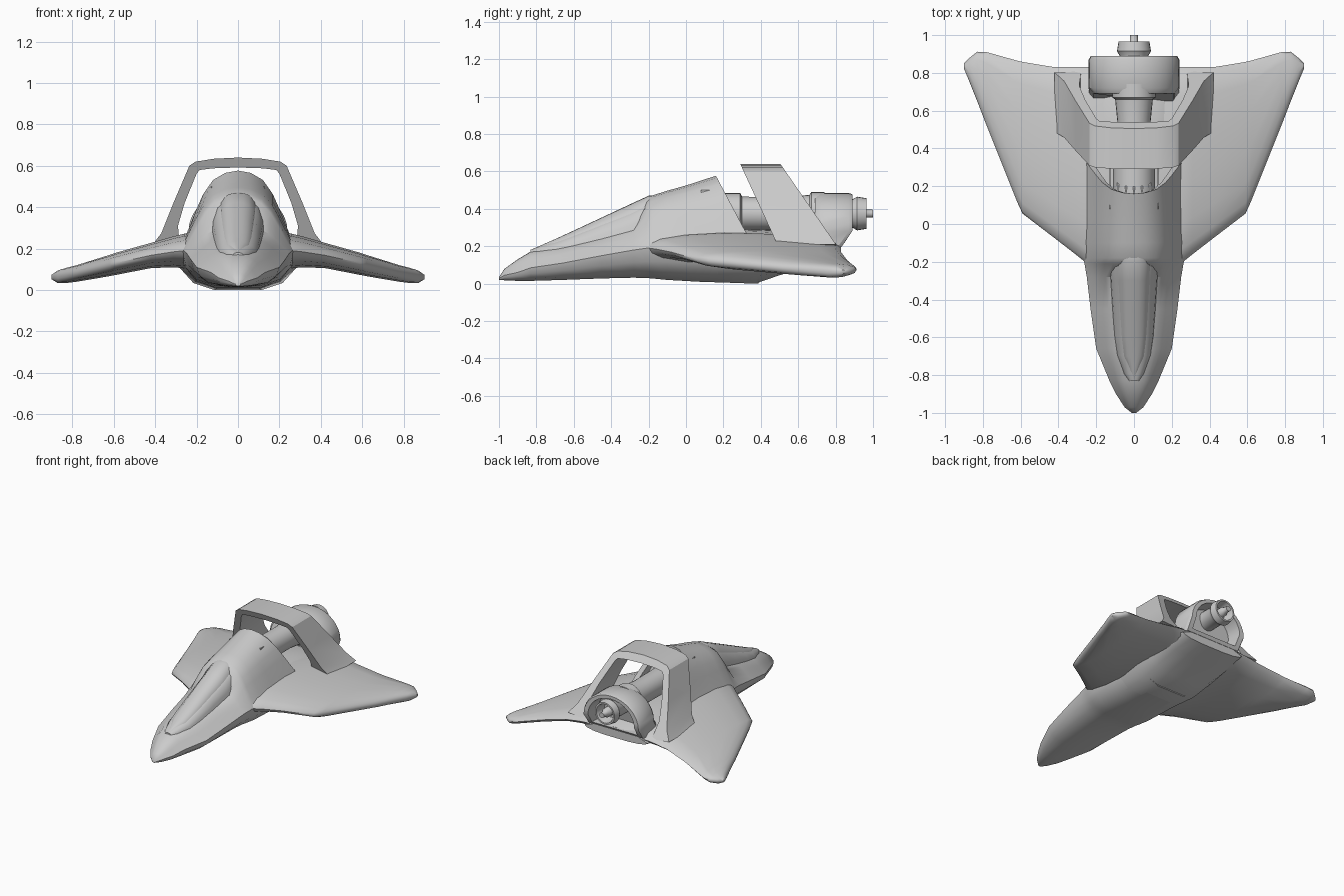
import bpy, bmesh, math

if "Cube" in bpy.data.objects:
    bpy.data.objects.remove(bpy.data.objects["Cube"])

def loft(name, rings, caps=(True, True), mirror=False, angle=35):
    """Skin a list of closed rings; optionally cap ends and mirror over x."""
    bm = bmesh.new()
    vs = [[bm.verts.new(p) for p in r] for r in rings]
    n = len(rings[0])
    for a, b in zip(vs, vs[1:]):
        for i in range(n):
            j = (i + 1) % n
            bm.faces.new((a[i], a[j], b[j], b[i]))
    if caps[0]:
        bm.faces.new(vs[0][::-1])
    if caps[1]:
        bm.faces.new(vs[-1])
    bmesh.ops.recalc_face_normals(bm, faces=bm.faces)
    me = bpy.data.meshes.new(name)
    bm.to_mesh(me)
    bm.free()
    ob = bpy.data.objects.new(name, me)
    bpy.context.collection.objects.link(ob)
    bpy.ops.object.select_all(action='DESELECT')
    ob.select_set(True)
    bpy.context.view_layer.objects.active = ob
    bpy.ops.object.shade_smooth_by_angle(angle=math.radians(angle))
    if mirror:
        ob.modifiers.new("mirror", 'MIRROR')
    return ob

def full(half):
    """Complete a half profile (top centre to bottom centre) with its mirror."""
    return half + [(-x, z) for x, z in half[-2:0:-1]]

UPPER = [(0, 1), (.22, .97), (.43, .88), (.6, .7), (.72, .5), (.85, .26), (1, 0)]
LOWER = [(.93, .45), (.72, .82), (.38, 1), (0, 1)]

def hull_ring(y, w, zt, zc, zb, shear=0):
    half = [(w * x, zc + (zt - zc) * t) for x, t in UPPER]
    half += [(w * x, zc - (zc - zb) * t) for x, t in LOWER]
    return [(x, y + shear * (zt - max(z, .15)), z) for x, z in full(half)]

# Forward hull, ending in a raked hood with a recessed opening
front = [(-1, .012, .035, .028, .02), (-.97, .05, .08, .045, .018),
         (-.9, .095, .13, .06, .015), (-.83, .13, .172, .085, .015),
         (-.66, .2, .205, .11, .02), (-.45, .23, .26, .15, .028),
         (-.28, .25, .31, .18, .032), (-.21, .262, .45, .19, .03),
         (-.18, .27, .472, .19, .028), (-.1, .28, .497, .195, .02),
         (0, .28, .525, .2, .01), (.16, .28, .577, .2, 0)]
rings = [hull_ring(*s, shear=.53 * max(0, (s[0] + .1) / .26)) for s in front]
rim = [(x * .86, y, .25 + (z - .25) * .88) for x, y, z in rings[-1]]
rings += [rim, [(x, y - .12, z) for x, y, z in rim]]
loft("forward_hull", rings)

# Rear deck and belly
rear = [(.1, .27, .28, .19, .01), (.37, .3, .29, .19, 0), (.5, .3, .285, .18, .045),
        (.7, .29, .27, .18, .1), (.83, .26, .22, .17, .14)]
loft("rear_deck", [hull_ring(*s) for s in rear])

# Canopy glass sitting in a slightly wider frame
DOME = [(0, 1), (.25, .985), (.5, .93), (.75, .77), (.92, .45), (1, 0), (.6, -.2), (0, -.2)]
canopy = [(-.82, .006, .15, .186), (-.78, .032, .155, .203), (-.7, .068, .165, .238),
          (-.6, .083, .18, .284), (-.45, .095, .21, .354), (-.3, .105, .24, .424),
          (-.2, .108, .3, .47), (-.17, .095, .34, .472)]

def dome_ring(y, c, zb, zt):
    return [(x, y, z) for x, z in full([(c * a, zb + (zt - zb) * t) for a, t in DOME])]

loft("canopy", [dome_ring(*s) for s in canopy])
loft("canopy_frame", [dome_ring(y - .012 if y < -.75 else y + .005, c + .024, zb, zb + (zt - zb) * .86)
                      for y, c, zb, zt in canopy])

# Wings, lofted along the span
FOIL = [(0, 0), (.015, .3), (.07, .6), (.2, .86), (.4, 1), (.65, .92), (.85, .7), (.96, .42), (1, 0)]
span = [(.1, -.3, .83, .19, .085, .1), (.26, -.2, .83, .19, .082, .085),
        (.31, -.16, .83, .185, .075, .075), (.42, -.075, .83, .168, .06, .062),
        (.59, .055, .858, .13, .05, .057), (.62, .12, .865, .122, .048, .055),
        (.78, .52, .91, .083, .037, .043), (.83, .65, .912, .074, .033, .04),
        (.87, .75, .88, .067, .028, .034), (.9, .822, .85, .064, .01, .012)]

def wing_ring(x, le, te, z, tu, tl):
    up = [(x, le + (te - le) * u, z + f * tu) for u, f in FOIL]
    lo = [(x, le + (te - le) * u, z - f * tl) for u, f in FOIL[-2:0:-1]]
    return up + lo

loft("wing", [wing_ring(*s) for s in span], mirror=True, angle=50)

# Raked hoop over the engine
outer = [(0, .64), (.12, .634), (.205, .62), (.235, .6), (.31, .425), (.37, .275), (.42, .21)]
inner = [(0, .592), (.12, .588), (.185, .58), (.2, .562), (.258, .42), (.29, .31), (.28, .2)]

def hoop_ring(o, i):
    f = lambda z: .29 + .46 * (.64 - z)
    b = lambda z: .505 + .69 * (.64 - z)
    return [(o[0], f(o[1]), o[1]), (o[0], b(o[1]), o[1]),
            (i[0], b(i[1]), i[1]), (i[0], f(i[1]), i[1])]

loft("hoop", [hoop_ring(o, i) for o, i in zip(outer, inner)], caps=(False, True),
     mirror=True, angle=25)

# Arched cowl with an open back
arc = [(.24 * math.cos(a), .28 + .205 * math.sin(a)) for a in
       [math.pi * k / 16 for k in range(17)]]
cowl = [(.235, .19)] + arc + [(-.235, .19)]

def cowl_ring(y, s):
    pts = [(x * s, .33 + (z - .33) * s) for x, z in cowl]
    return [(x, y + .7 * min(0, z - .28), z) for x, z in pts]

loft("engine_cowl", [cowl_ring(*s) for s in
     [(.69, .9), (.72, 1), (.87, 1), (.89, .95), (.89, .8), (.78, .77)]])

# Turned engine parts on a shared axis
def turned(name, profile, n=24):
    loft(name, [[(r * math.cos(2 * math.pi * k / n), y, .375 + r * math.sin(2 * math.pi * k / n))
                 for k in range(n)] for y, r in profile])

turned("engine_tube", [(.08, .11), (.29, .11), (.3, .09), (.54, .088), (.66, .1), (.67, .115), (.74, .115)])
turned("nozzle", [(.76, .07), (.88, .07), (.915, .09), (.965, .082), (.965, .07), (.89, .055)])
turned("nozzle_spike", [(.86, .035), (.95, .033), (.965, .022), (1, .02)], 12)

# Intake slats inside the hood
for k in range(7):
    x, t = (k - 3) * .042, .005
    top = .525 - 1.6 * x * x
    side = [(.08, top), (.175, top), (.3, .3), (.08, .3)]
    loft("intake_slat", [[(x + d, y, z) for y, z in side] for d in (-t, t)])
